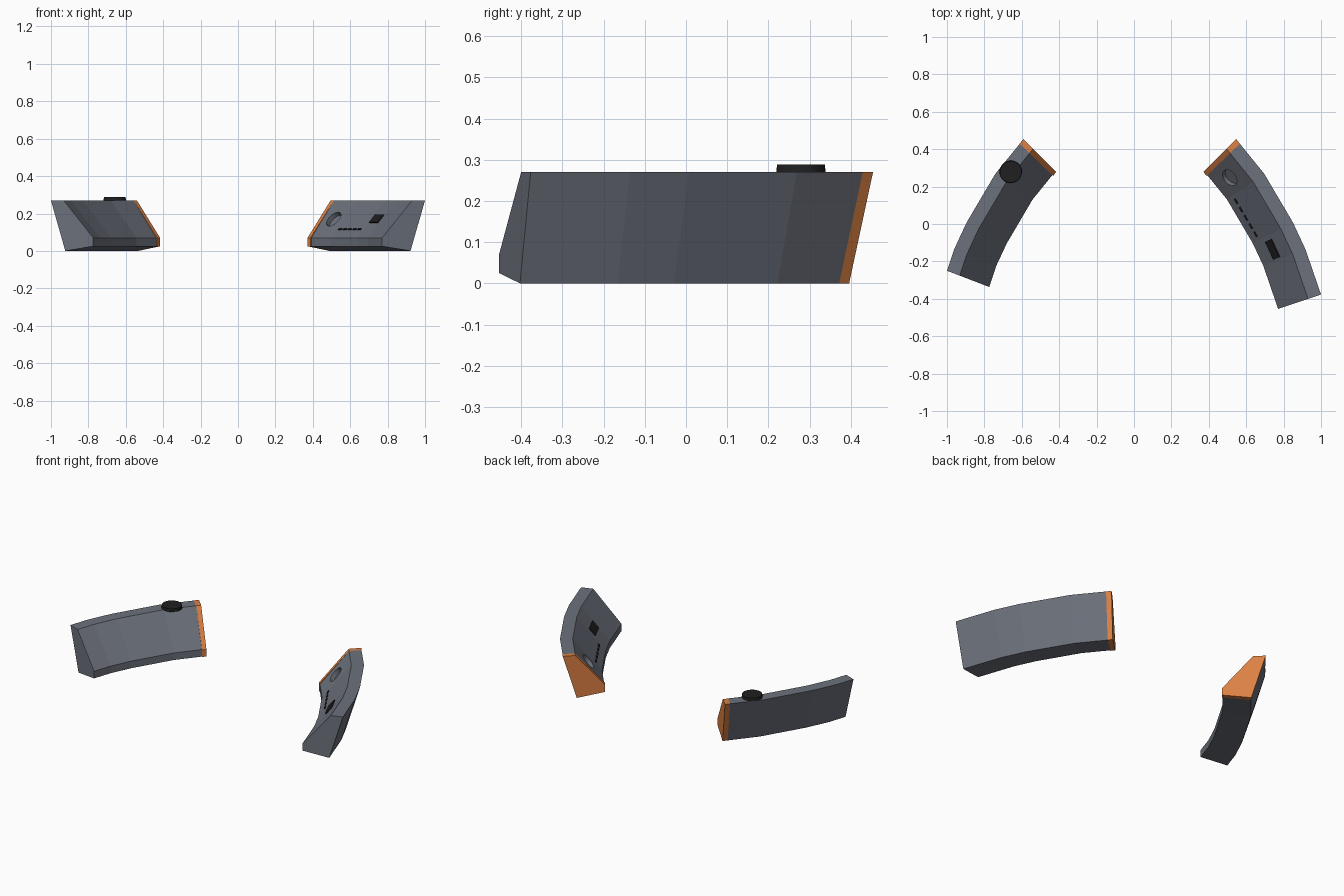
import bpy, bmesh, math
from mathutils import Vector, Matrix

if "Cube" in bpy.data.objects:
    bpy.data.objects.remove(bpy.data.objects["Cube"], do_unlink=True)


def material(name, rgb):
    m = bpy.data.materials.new(name)
    m.use_nodes = True
    m.diffuse_color = (*rgb, 1)
    m.node_tree.nodes["Principled BSDF"].inputs["Base Color"].default_value = (*rgb, 1)
    return m


GREY = material("slate_grey", (0.15, 0.165, 0.2))
ORANGE = material("orange", (0.72, 0.22, 0.058))
BLACK = material("black", (0.014, 0.014, 0.014))

# Cross-section: (distance inward from the outer top edge, height)
SECTION = [(0, 0.27), (0.073, 0.27), (0.242, 0.07), (0.242, 0.025), (0.082, 0)]

# Stations along the outer top edge, back to front: x, y, inward angle in degrees
BACK = (0.547, 0.454, 45)
SEAM = (0.566, 0.429, 44)
BENDS = [(0.696, 0.269, 35), (0.85, 0.008, 27.5), (0.917, -0.136, 21.5)]
LONG_END = (1.0, -0.377, 18.5)
SHORT_END = (0.955, -0.25, 21)


def ring(station, side=1, shift=0, grow=0):
    """Section points placed at a station, optionally mirrored."""
    x, y, a = station
    a = math.radians(a)
    return [Vector((side * (x + shift - (d + (grow if d > 0.2 else 0)) * math.cos(a)),
                    y - (d + (grow if d > 0.2 else 0)) * math.sin(a), z))
            for d, z in SECTION]


def finish(name, bm, mat):
    bmesh.ops.recalc_face_normals(bm, faces=bm.faces)
    mesh = bpy.data.meshes.new(name)
    bm.to_mesh(mesh)
    bm.free()
    mesh.materials.append(mat)
    ob = bpy.data.objects.new(name, mesh)
    bpy.context.collection.objects.link(ob)
    return ob


def loft(name, stations, mat, **kw):
    bm = bmesh.new()
    rings = [[bm.verts.new(p) for p in ring(s, **kw)] for s in stations]
    n = len(SECTION)
    for a, b in zip(rings, rings[1:]):
        for i in range(n):
            j = (i + 1) % n
            bm.faces.new((a[i], a[j], b[j], b[i]))
    bm.faces.new(rings[0])
    bm.faces.new(rings[-1])
    return finish(name, bm, mat)


def slope_frame(s0, s1, f, t):
    """Matrix on the sloped inner face: X along the body, Y down the slope, Z outward."""
    a, b = ring(s0), ring(s1)
    top, low = a[1].lerp(b[1], f), a[2].lerp(b[2], f)
    u = (a[1].lerp(a[2], t) - b[1].lerp(b[2], t)).normalized()
    n = u.cross(low - top).normalized()
    if n.z < 0:
        n = -n
    v = n.cross(u)
    m = Matrix((u, v, n)).transposed().to_4x4()
    m.translation = top.lerp(low, t)
    return m


def box(name, frame, size, mat):
    bm = bmesh.new()
    bmesh.ops.create_cube(bm, size=1, matrix=frame @ Matrix.Diagonal((*size, 1)))
    return finish(name, bm, mat)


def cylinder(name, frame, radius, depth, mat, bevel=0):
    bm = bmesh.new()
    bmesh.ops.create_cone(bm, cap_ends=True, segments=32, radius1=radius,
                          radius2=radius - bevel, depth=depth, matrix=frame)
    return finish(name, bm, mat)


# Two curved bodies with coloured end caps
left_body = loft("left_body", [SEAM, *BENDS, LONG_END], GREY)
loft("left_end_cap", [BACK, SEAM], ORANGE, grow=0.006)
loft("right_body", [SEAM, *BENDS, SHORT_END], GREY, side=-1, shift=0.045)
loft("right_end_cap", [BACK, SEAM], ORANGE, side=-1, shift=0.045, grow=0.006)

# Round recess in the left body's sloped face
cutter = cylinder("recess_cutter", slope_frame(BACK, BENDS[0], 0.58, 0.5), 0.048, 0.05, GREY)
cutter.hide_render = True
cut = left_body.modifiers.new("recess", "BOOLEAN")
cut.operation = "DIFFERENCE"
cut.solver = "EXACT"
cut.object = cutter
bpy.context.view_layer.objects.active = left_body
bpy.ops.object.modifier_apply(modifier=cut.name)
bpy.data.objects.remove(cutter, do_unlink=True)

# Row of small slots
for i in range(5):
    frame = slope_frame(BENDS[0], BENDS[1], 0.13 + 0.185 * i, 0.775)
    box(f"slot_{i + 1}", frame, (0.032, 0.011, 0.008), BLACK)

# Rectangular button
box("button", slope_frame(BENDS[1], BENDS[2], 0.54, 0.5), (0.105, 0.055, 0.014), BLACK)

# Round dial on top of the right body
cylinder("dial", Matrix.Translation((-0.659, 0.279, 0.279)), 0.06, 0.018, BLACK, bevel=0.002)
